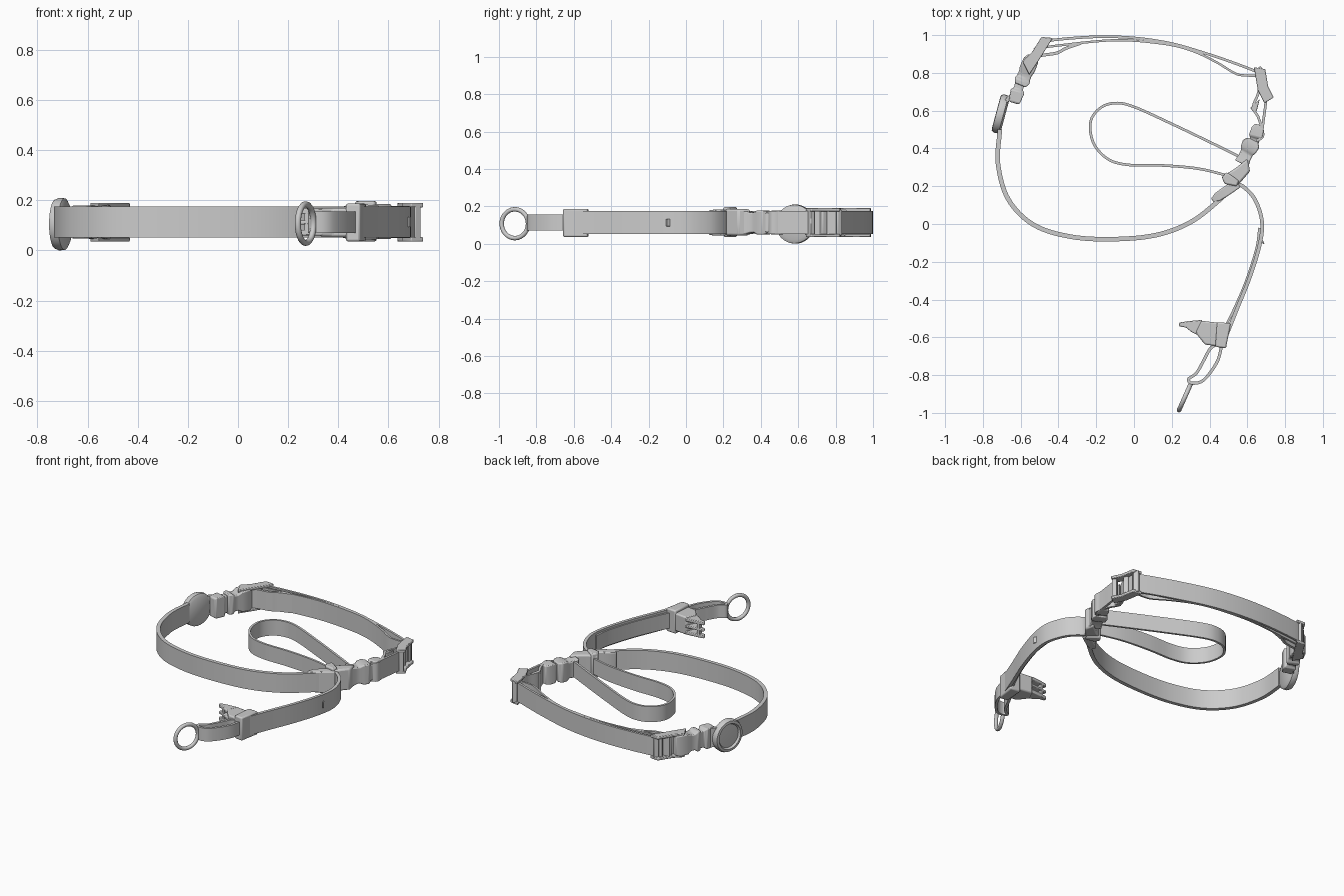
import bpy, bmesh, math
from mathutils import Vector, Matrix

ZC = 0.113  # mid height of the webbing


def finish(name, bm, bevel=0.0, angle=35):
    bmesh.ops.recalc_face_normals(bm, faces=bm.faces)
    me = bpy.data.meshes.new(name)
    bm.to_mesh(me)
    bm.free()
    ob = bpy.data.objects.new(name, me)
    bpy.context.collection.objects.link(ob)
    if bevel:
        m = ob.modifiers.new("bevel", "BEVEL")
        m.width, m.segments, m.limit_method = bevel, 2, "ANGLE"
    bpy.ops.object.select_all(action="DESELECT")
    ob.select_set(True)
    bpy.context.view_layer.objects.active = ob
    bpy.ops.object.shade_smooth_by_angle(angle=math.radians(angle))
    return ob


def spline(pts, n=8):
    """Catmull-Rom samples through 2D points."""
    p = [Vector(q) for q in pts]
    p = [2 * p[0] - p[1]] + p + [2 * p[-1] - p[-2]]
    out = []
    for i in range(1, len(p) - 2):
        a, b, c, d = p[i - 1:i + 3]
        for k in range(n):
            t = k / n
            out.append(0.5 * (2 * b + (c - a) * t + (2 * a - 5 * b + 4 * c - d) * t * t
                              + (3 * b - a - 3 * c + d) * t ** 3))
    return out + [p[-2]]


def loft(bm, rings):
    vr = [[bm.verts.new(co) for co in r] for r in rings]
    m = len(vr[0])
    for r, s in zip(vr, vr[1:]):
        for k in range(m):
            bm.faces.new((r[k], r[(k + 1) % m], s[(k + 1) % m], s[k]))
    bm.faces.new(vr[0])
    bm.faces.new(vr[-1])


def section(c, side, hw, z0, z1):
    a, b = c + side * hw, c - side * hw
    return [(a.x, a.y, z0), (b.x, b.y, z0), (b.x, b.y, z1), (a.x, a.y, z1)]


def ribbon(name, pts, z0=0.052, z1=0.175, thick=0.014):
    """Flat webbing standing on edge along a path."""
    s = spline(pts)
    rings = []
    for i, c in enumerate(s):
        t = (s[min(i + 1, len(s) - 1)] - s[max(i - 1, 0)]).normalized()
        rings.append(section(c, Vector((-t.y, t.x)), thick / 2, z0, z1))
    bm = bmesh.new()
    loft(bm, rings)
    return finish(name, bm)


def body(name, a, b, stations, bevel=0.006):
    """Moulded part from a to b; stations are (t, half thickness, half height)."""
    a, b = Vector(a), Vector(b)
    t = (b - a).normalized()
    side = Vector((-t.y, t.x))
    bm = bmesh.new()
    loft(bm, [section(a.lerp(b, u), side, w, ZC - h, ZC + h) for u, w, h in stations])
    return finish(name, bm, bevel)


def prism(name, poly, z0, z1, bevel=0.006):
    bm = bmesh.new()
    loft(bm, [[(x, y, z) for x, y in poly] for z in (z0, z1)])
    return finish(name, bm, bevel)


def glide(name, poly, bars):
    """Strap adjuster: two side rails joined by upright bars."""
    for label, z in (("lower", 0.035), ("upper", 0.172)):
        prism(f"{name}_{label}_rail", poly, z, z + 0.018, 0.004)
    for i, (x, y) in enumerate(bars):
        ob = body(f"{name}_bar_{i + 1}", (x - 0.013, y - 0.008), (x + 0.013, y + 0.008),
                  [(0, 0.015, 0.07), (1, 0.015, 0.07)], 0.005)


# Webbing straps
ribbon("main_strap", [(-0.71, 0.5), (-0.72, 0.32), (-0.665, 0.13), (-0.53, -0.005), (-0.33, -0.068),
                      (-0.1, -0.08), (0.12, -0.058), (0.3, 0.01), (0.45, 0.125), (0.56, 0.235)], thick=0.024)
ribbon("outer_top_strap", [(-0.5, 0.955), (-0.42, 0.975), (-0.2, 0.991), (0, 0.985), (0.2, 0.955),
                           (0.4, 0.897), (0.55, 0.845), (0.68, 0.795)])
ribbon("inner_top_strap", [(-0.53, 0.925), (-0.4, 0.945), (-0.1, 0.973), (0.15, 0.955), (0.3, 0.92),
                           (0.43, 0.86), (0.53, 0.8), (0.58, 0.787), (0.67, 0.785)], thick=0.012)
ribbon("top_strap_fold", [(-0.57, 0.86), (-0.5, 0.89), (-0.41, 0.905), (-0.36, 0.93), (-0.28, 0.958)], thick=0.016)
ribbon("handle_loop", [(0.6, 0.335), (0.45, 0.41), (0.2, 0.53), (0, 0.62), (-0.1, 0.64), (-0.18, 0.613),
                       (-0.23, 0.54), (-0.215, 0.43), (-0.14, 0.345), (-0.03, 0.313), (0.15, 0.31),
                       (0.34, 0.293), (0.5, 0.255)], 0.064, 0.165)
ribbon("tail_strap", [(0.53, 0.21), (0.575, 0.2), (0.64, 0.13), (0.678, 0.01), (0.663, -0.12),
                      (0.61, -0.29), (0.545, -0.45), (0.485, -0.6)], thick=0.02)
ribbon("tail_layer", [(0.664, -0.02), (0.648, -0.13), (0.594, -0.3), (0.53, -0.45), (0.48, -0.55)], 0.06, 0.16, 0.012)
ribbon("ring_strap", [(0.465, -0.64), (0.44, -0.73), (0.37, -0.825), (0.31, -0.843), (0.288, -0.822),
                      (0.33, -0.79), (0.365, -0.73), (0.40, -0.665), (0.43, -0.64)], 0.07, 0.155, 0.016)
ribbon("badge_strap", [(-0.7, 0.58), (-0.675, 0.65), (-0.63, 0.7)], thick=0.02)
body("stitch_tab", (0.67, -0.075), (0.688, -0.105), [(0, 0.004, 0.02), (1, 0.004, 0.02)], 0.002)

# Left adjuster and side-release buckle
glide("left_glide", [(-0.49, 0.99), (-0.43, 0.985), (-0.505, 0.865), (-0.555, 0.79), (-0.59, 0.86), (-0.54, 0.91)],
      [(-0.465, 0.97), (-0.515, 0.905), (-0.555, 0.835)])
body("left_buckle_shell", (-0.535, 0.89), (-0.602, 0.735),
     [(0, 0.025, 0.062), (0.15, 0.04, 0.068), (0.45, 0.042, 0.066), (0.6, 0.036, 0.052), (0.75, 0.037, 0.052), (0.85, 0.043, 0.065), (1, 0.03, 0.065)])
body("left_buckle_clip", (-0.598, 0.765), (-0.635, 0.64),
     [(0, 0.025, 0.05), (0.4, 0.025, 0.054), (0.5, 0.038, 0.066), (0.95, 0.03, 0.066), (1, 0.022, 0.06)])

# Round badge with raised rim and recessed face, turned around the strap normal
bm = bmesh.new()
prof = [(0, -0.022), (0.085, -0.022), (0.103, -0.012), (0.105, 0.01), (0.098, 0.026), (0.082, 0.028),
        (0.074, 0.016), (0, 0.018)]
vs = [bm.verts.new((r, 0, z)) for r, z in prof]
es = [bm.edges.new(e) for e in zip(vs, vs[1:])]
bmesh.ops.spin(bm, geom=vs + es, cent=(0, 0, 0), axis=(0, 0, 1), angle=math.tau, steps=40, use_merge=True)
bmesh.ops.remove_doubles(bm, verts=bm.verts, dist=1e-4)
rot = Vector((-0.965, 0.26, 0)).to_track_quat("Z", "Y").to_matrix().to_4x4()
bm.transform(Matrix.Translation((-0.703, 0.582, 0.105)) @ rot)
finish("round_badge", bm)

# Right adjuster and folded webbing below it
glide("right_glide", [(0.635, 0.83), (0.695, 0.82), (0.71, 0.73), (0.74, 0.67), (0.69, 0.64), (0.655, 0.71)],
      [(0.665, 0.815), (0.675, 0.735), (0.71, 0.67)])
ribbon("right_glide_strap_inner", [(0.665, 0.79), (0.66, 0.7), (0.632, 0.62), (0.66, 0.56), (0.683, 0.47), (0.65, 0.44)])
ribbon("right_glide_strap_outer", [(0.70, 0.68), (0.695, 0.62), (0.684, 0.54), (0.675, 0.46)])
prism("right_strap_fold", [(0.615, 0.615), (0.665, 0.66), (0.65, 0.60), (0.635, 0.59)], 0.055, 0.172, 0.003)
# Right side-release buckle
body("right_buckle_clip", (0.662, 0.525), (0.628, 0.41),
     [(0, 0.022, 0.06), (0.2, 0.034, 0.064), (0.55, 0.036, 0.064), (0.65, 0.026, 0.052), (1, 0.026, 0.052)])
body("right_buckle_shell", (0.63, 0.445), (0.57, 0.32),
     [(0, 0.03, 0.06), (0.15, 0.048, 0.064), (0.4, 0.044, 0.064), (0.55, 0.034, 0.052), (0.75, 0.034, 0.055), (1, 0.04, 0.065)])
# Strap junction and stitched pad
prism("junction_keeper", [(0.6, 0.345), (0.615, 0.28), (0.555, 0.21), (0.48, 0.215), (0.463, 0.25), (0.53, 0.29)], 0.045, 0.185, 0.01)
prism("keeper_rim", [(0.555, 0.23), (0.545, 0.2), (0.48, 0.212), (0.465, 0.245), (0.49, 0.275)], 0.036, 0.197, 0.008)
body("stitched_pad", (0.55, 0.215), (0.415, 0.125),
     [(0, 0.025, 0.068), (0.5, 0.026, 0.07), (0.8, 0.024, 0.066), (1, 0.012, 0.06)])

# Open tail clip: sleeve on the webbing, three prongs and a hooked tip
prism("tail_clip_sleeve", [(0.505, -0.53), (0.485, -0.653), (0.375, -0.638), (0.325, -0.575), (0.355, -0.512)], 0.055, 0.17, 0.008)
prism("tail_clip_collar", [(0.512, -0.525), (0.487, -0.658), (0.43, -0.65), (0.44, -0.52)], 0.036, 0.187, 0.008)
for label, z, w in (("lower", 0.06, 0.022), ("middle", 0.104, 0.016), ("upper", 0.145, 0.022)):
    prism(f"tail_clip_{label}_prong", [(0.36, -0.508), (0.29, -0.514), (0.238, -0.522), (0.24, -0.542),
                                       (0.275, -0.548), (0.305, -0.572), (0.36, -0.6)], z, z + w, 0.004)
prism("tail_clip_crossbar", [(0.265, -0.518), (0.265, -0.545), (0.285, -0.552), (0.285, -0.516)], 0.065, 0.16, 0.003)

# End ring
n = Vector((0.914, -0.406, 0)).to_track_quat("Z", "Y")
bpy.ops.mesh.primitive_torus_add(major_radius=0.077, minor_radius=0.012, major_segments=40, minor_segments=12,
                                 location=(0.27, -0.915, 0.107), rotation=n.to_euler())
bpy.context.object.name = "end_ring"
bpy.ops.object.shade_smooth()
